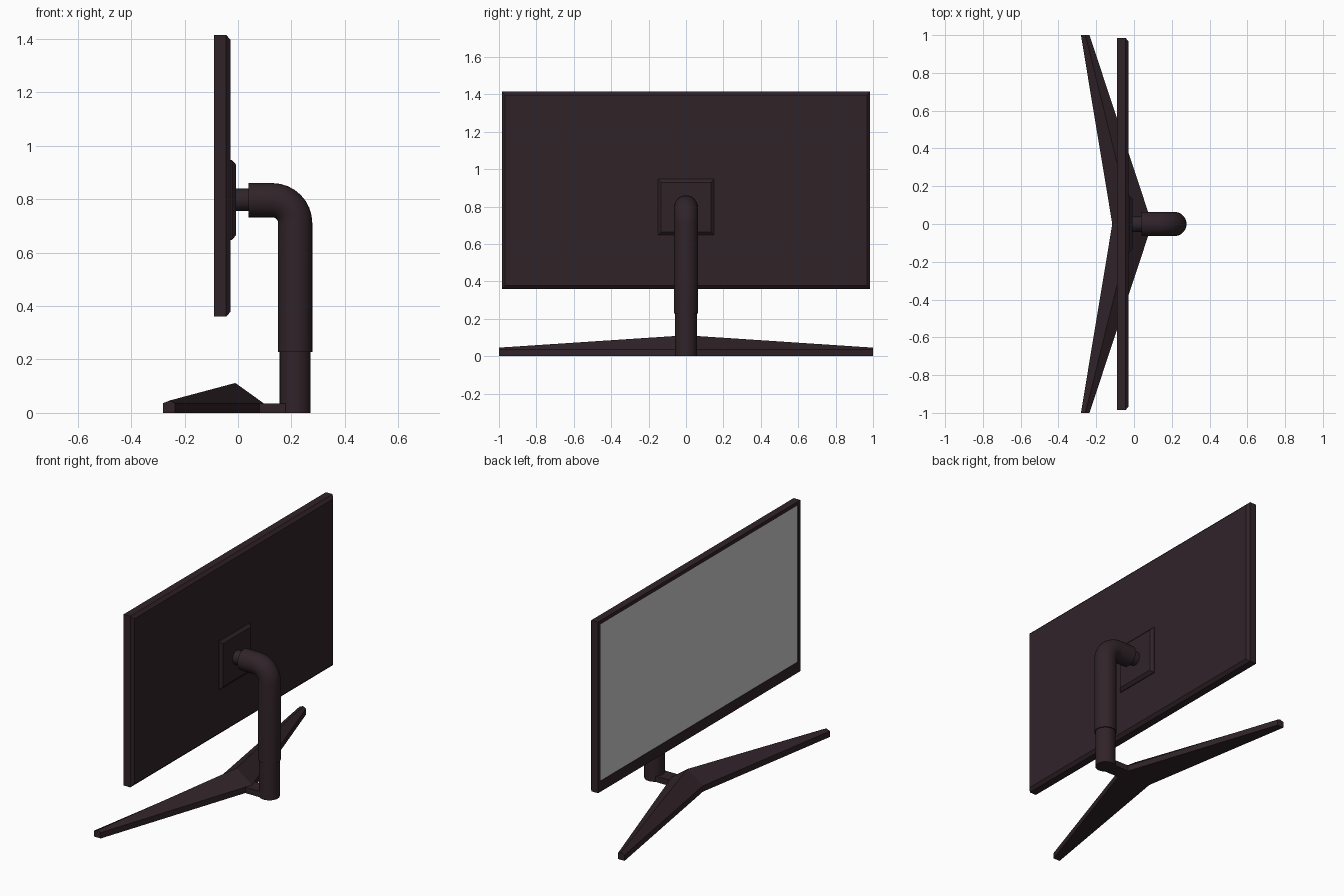
import bpy, bmesh
from math import sin, cos, pi, radians

if "Cube" in bpy.data.objects:
    bpy.data.objects.remove(bpy.data.objects["Cube"])

dark = bpy.data.materials.new("dark_plastic")
dark.diffuse_color = (0.03, 0.017, 0.022, 1)
dark.use_nodes = True
dark.node_tree.nodes["Principled BSDF"].inputs["Base Color"].default_value = dark.diffuse_color


def loft(name, rings, mat=dark, smooth=False):
    """Skin a list of equal-length vertex rings and cap both ends."""
    bm = bmesh.new()
    loops = [[bm.verts.new(p) for p in ring] for ring in rings]
    n = len(loops[0])
    for a, b in zip(loops, loops[1:]):
        for i in range(n):
            j = (i + 1) % n
            bm.faces.new((a[i], a[j], b[j], b[i]))
    bm.faces.new(loops[0])
    bm.faces.new(loops[-1])
    bmesh.ops.recalc_face_normals(bm, faces=bm.faces)
    me = bpy.data.meshes.new(name)
    bm.to_mesh(me)
    bm.free()
    ob = bpy.data.objects.new(name, me)
    bpy.context.collection.objects.link(ob)
    if mat:
        me.materials.append(mat)
    if smooth:
        bpy.ops.object.select_all(action='DESELECT')
        ob.select_set(True)
        bpy.context.view_layer.objects.active = ob
        bpy.ops.object.shade_smooth_by_angle(angle=radians(35))
    return ob


def rect(x, hy, z0, z1):
    return [(x, -hy, z0), (x, hy, z0), (x, hy, z1), (x, -hy, z1)]


def tube(name, path, r, sides=32):
    """Round tube along a path of (x, z, tangent angle) in the y = 0 plane."""
    rings = []
    for x, z, t in path:
        ring = []
        for i in range(sides):
            a = 2 * pi * i / sides
            ring.append((x - r * cos(a) * sin(t), r * sin(a), z + r * cos(a) * cos(t)))
        rings.append(ring)
    return loft(name, rings, smooth=True)


# Display housing: recessed front opening, chamfered back edge
loft("display_housing", [
    rect(-0.084, 0.96, 0.425, 1.392), rect(-0.09, 0.96, 0.425, 1.392),
    rect(-0.09, 0.985, 0.36, 1.415), rect(-0.045, 0.985, 0.36, 1.415),
    rect(-0.028, 0.967, 0.378, 1.397)])

# Grey screen surface
loft("screen", [rect(-0.084, 0.96, 0.425, 1.392), rect(-0.087, 0.96, 0.425, 1.392)], mat=None)

# Bevelled mounting plate
loft("mount_plate", [rect(-0.03, 0.15, 0.647, 0.947), rect(-0.023, 0.15, 0.647, 0.947),
                     rect(-0.008, 0.133, 0.664, 0.93)])

# Short neck, bent arm and lower post
tube("neck", [(-0.012, 0.797, 0), (0.06, 0.797, 0)], 0.042)
cx, cz, br, r = 0.214, 0.796, 0.085, 0.064
bend = [(cx - br + br * sin(a), cz - br + br * cos(a), -a)
        for a in (pi / 2 * i / 8 for i in range(9))]
tube("arm", [(0.04, cz, 0)] + bend + [(cx, 0.228, -pi / 2)], r)
tube("lower_post", [(cx, 0.24, -pi / 2), (cx, 0, -pi / 2)], 0.058)


# V-shaped foot with a ridge, tapering to both tips
def foot_section(y, front, ridge, back, edge, top):
    return [(front, y, 0), (back, y, 0), (back, y, edge), (ridge, y, top), (front, y, edge)]


tip = (-0.281, -0.257, -0.236, 0.036, 0.046)
loft("foot", [foot_section(-1, *tip),
              foot_section(0, -0.115, -0.01, 0.096, 0.036, 0.112),
              foot_section(1, *tip)])

# Bar joining foot and post
loft("foot_bar", [rect(0.03, 0.045, 0, 0.036), rect(cx, 0.045, 0, 0.036)])
